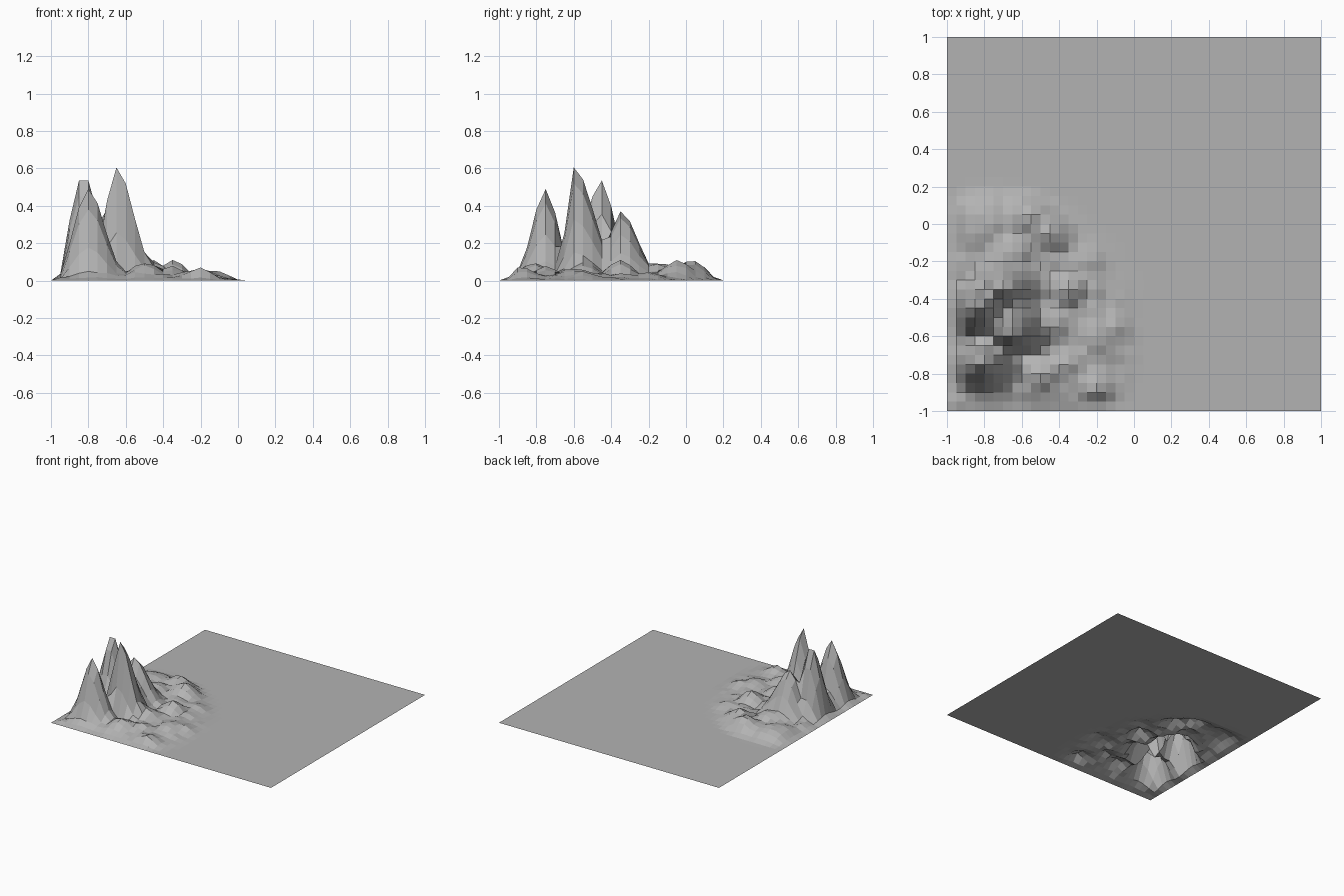
import bpy
import bmesh
import math
import random

random.seed(7)

# Peaks: x, y, height, spread to left, right, front, back
PEAKS = [
    (-0.80, -0.75, 0.49, 0.075, 0.085, 0.070, 0.065),
    (-0.85, -0.45, 0.535, 0.050, 0.060, 0.085, 0.065),
    (-0.80, -0.45, 0.535, 0.050, 0.055, 0.085, 0.065),
    (-0.65, -0.60, 0.605, 0.060, 0.090, 0.038, 0.105),
    (-0.70, -0.35, 0.37, 0.080, 0.110, 0.060, 0.090),
]

# Foothills: x, y, height, spread
HILLS = [
    (-0.55, 0.05, 0.12, 0.10), (-0.45, -0.05, 0.11, 0.08),
    (-0.80, 0.00, 0.08, 0.14), (-0.65, -0.15, 0.10, 0.10),
    (-0.35, -0.35, 0.12, 0.07), (-0.45, -0.55, 0.10, 0.08),
    (-0.50, -0.80, 0.10, 0.08), (-0.35, -0.75, 0.08, 0.07),
    (-0.20, -0.88, 0.085, 0.06), (-0.20, -0.60, 0.07, 0.08),
    (-0.10, -0.55, 0.05, 0.06), (-0.25, -0.20, 0.05, 0.07),
]


def fade(t):
    t = max(0.0, min(1.0, t))
    return t * t * (3 - 2 * t)


def bump(x, y, px, py, h, left, right, front, back):
    sx = left if x < px else right
    sy = front if y < py else back
    return h * math.exp(-0.5 * (((x - px) / sx) ** 2 + ((y - py) / sy) ** 2))


def height(x, y):
    r = math.hypot(x + 0.75, y + 0.6)
    if r > 0.82:
        return 0.0
    edge = fade((min(x, y) + 1.0) / 0.12)
    mask = fade((0.82 - r) / 0.3) * edge
    rough = 0.035 * random.uniform(0.6, 1.4) * mask
    hill = max(bump(x, y, a, b, h, s, s, s, s) for a, b, h, s in HILLS)
    low = max(rough, hill * random.uniform(0.85, 1.0) * fade((0.82 - r) / 0.15) * edge)
    peak = max(bump(x, y, *p) for p in PEAKS)
    return max(low, peak * fade((min(x, y) + 1.0) / 0.1))


# Square sheet of ground, raised into mountains at the front left corner
bm = bmesh.new()
bmesh.ops.create_grid(bm, x_segments=40, y_segments=40, size=1.0)
for v in bm.verts:
    v.co.z = height(v.co.x, v.co.y)
mesh = bpy.data.meshes.new("mountain_terrain")
bm.to_mesh(mesh)
bm.free()

# Dark grey rock
rock = bpy.data.materials.new("rock")
rock.diffuse_color = (0.45, 0.45, 0.45, 1.0)
mesh.materials.append(rock)

terrain = bpy.data.objects.new("mountain_terrain", mesh)
bpy.context.collection.objects.link(terrain)
